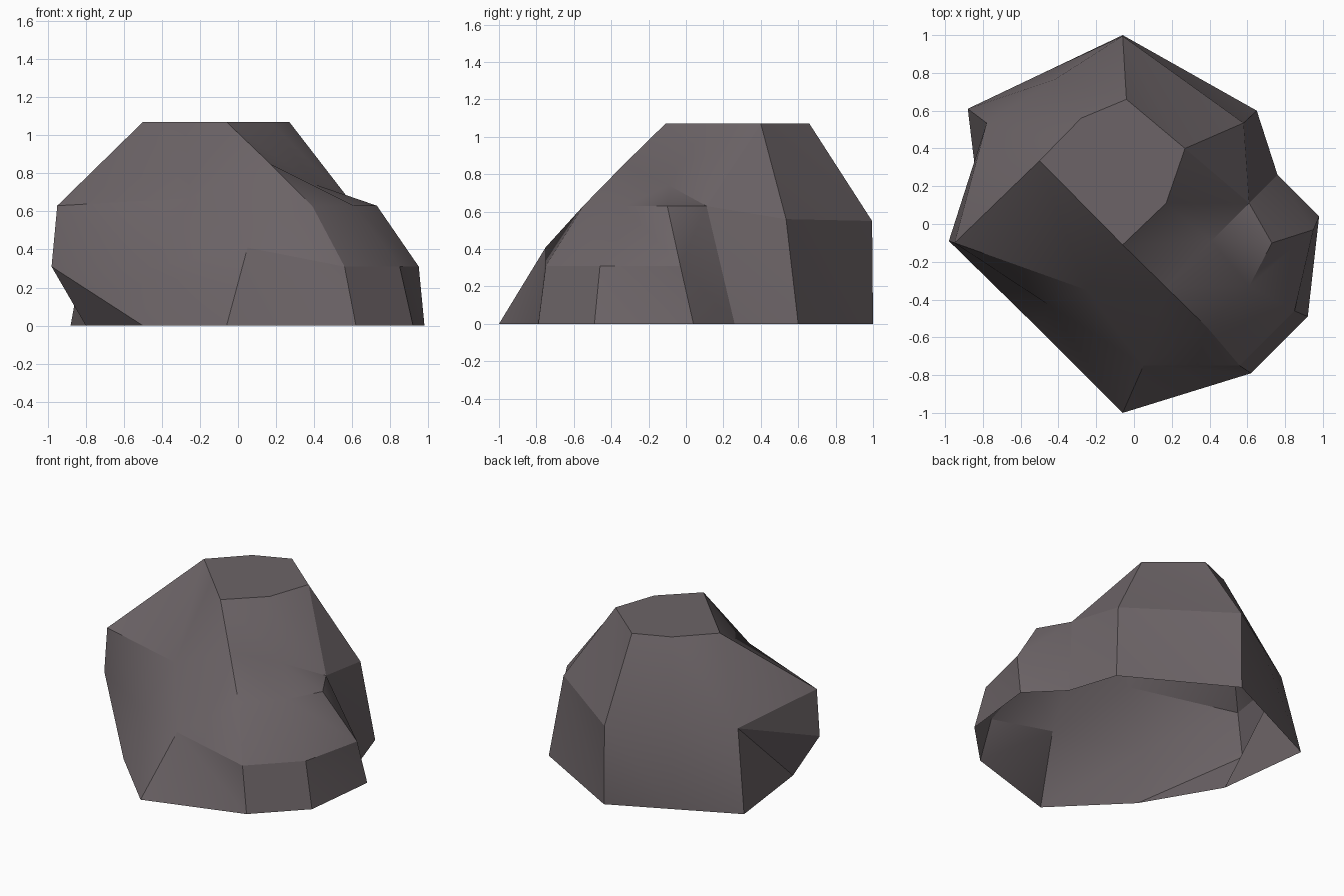
import bpy, bmesh, math

if "Cube" in bpy.data.objects:
    bpy.data.objects.remove(bpy.data.objects["Cube"])

# Shared points: valley above the shoulder, and corners of the flat crown
VALLEY = (.41, -.09, .74)
FRONT, RIGHT, BACK_R = (-.06, -.11, 1.07), (.17, .11, 1.07), (.27, .40, 1.07)
LEFT = (-.50, .335, 1.07)
RIDGE = (.17, -.335, .85)
TOE = (.05, -.75, .41)

# Facet columns around the boulder, counter-clockwise, ground to crown
columns = [
    [(-.06, -1, 0), TOE, TOE, RIDGE, FRONT],
    [(.62, -.79, 0), (.56, -.75, .31), (.39, -.55, .63), RIDGE, FRONT],
    [(.92, -.49, 0), (.85, -.46, .31), (.61, -.33, .63), VALLEY, RIGHT],
    [(.98, .04, 0), (.95, -.03, .31), (.73, -.10, .63), VALLEY, RIGHT],
    [(.76, .26, 0), (.61, .11, .63), BACK_R],
    [(.65, .60, 0), (.58, .535, .56), BACK_R],
    [(-.06, 1, 0), (-.06, .995, .55), (-.04, .66, 1.07)],
    [(-.47, .805, 0), (-.42, .765, .55), (-.28, .56, 1.07)],
    [(-.88, .61, 0), (-.78, .535, .55), LEFT],
    [(-.80, -.05, 0), (-.98, -.09, .31), (-.95, -.10, .63), LEFT],
    [(-.50, -.56, 0), (-.45, -.43, .31), (-.25, -.35, .67), (-.28, .113, 1.07)],
]
LAST = len(columns) - 1


def pad(col):
    """Bring a column to five levels by repeating its upper body point."""
    return col[:-1] + [col[-2]] * (5 - len(col)) + [col[-1]]


bm = bmesh.new()
verts = {}


def vert(p):
    if p not in verts:
        verts[p] = bm.verts.new(p)
    return verts[p]


def face(*points):
    """Add a face, dropping repeated points and empty faces."""
    unique = list(dict.fromkeys(points))
    if len(unique) > 2:
        bm.faces.new([vert(p) for p in unique])


# Side skin (the underside is open) and flat crown
grid = [pad(c) for c in columns]
for i, a in enumerate(grid):
    b = grid[(i + 1) % len(grid)]
    for k in range(4):
        if i == LAST and k == 3:
            face(a[k], b[k], b[k + 1])
            face(a[k], b[k + 1], a[k + 1])
        else:
            face(a[k], b[k], a[k + 1])
            face(b[k], b[k + 1], a[k + 1])
face(*[c[4] for c in grid])

mesh = bpy.data.meshes.new("boulder")
bm.to_mesh(mesh)
bm.free()

# Stone colour
stone = bpy.data.materials.new("warm grey stone")
stone.diffuse_color = (.15, .127, .135, 1)
stone.use_nodes = True
stone.node_tree.nodes["Principled BSDF"].inputs["Base Color"].default_value = stone.diffuse_color
mesh.materials.append(stone)

boulder = bpy.data.objects.new("boulder", mesh)
bpy.context.collection.objects.link(boulder)
bpy.context.view_layer.objects.active = boulder
boulder.select_set(True)
bpy.ops.object.shade_smooth_by_angle(angle=math.radians(25))
